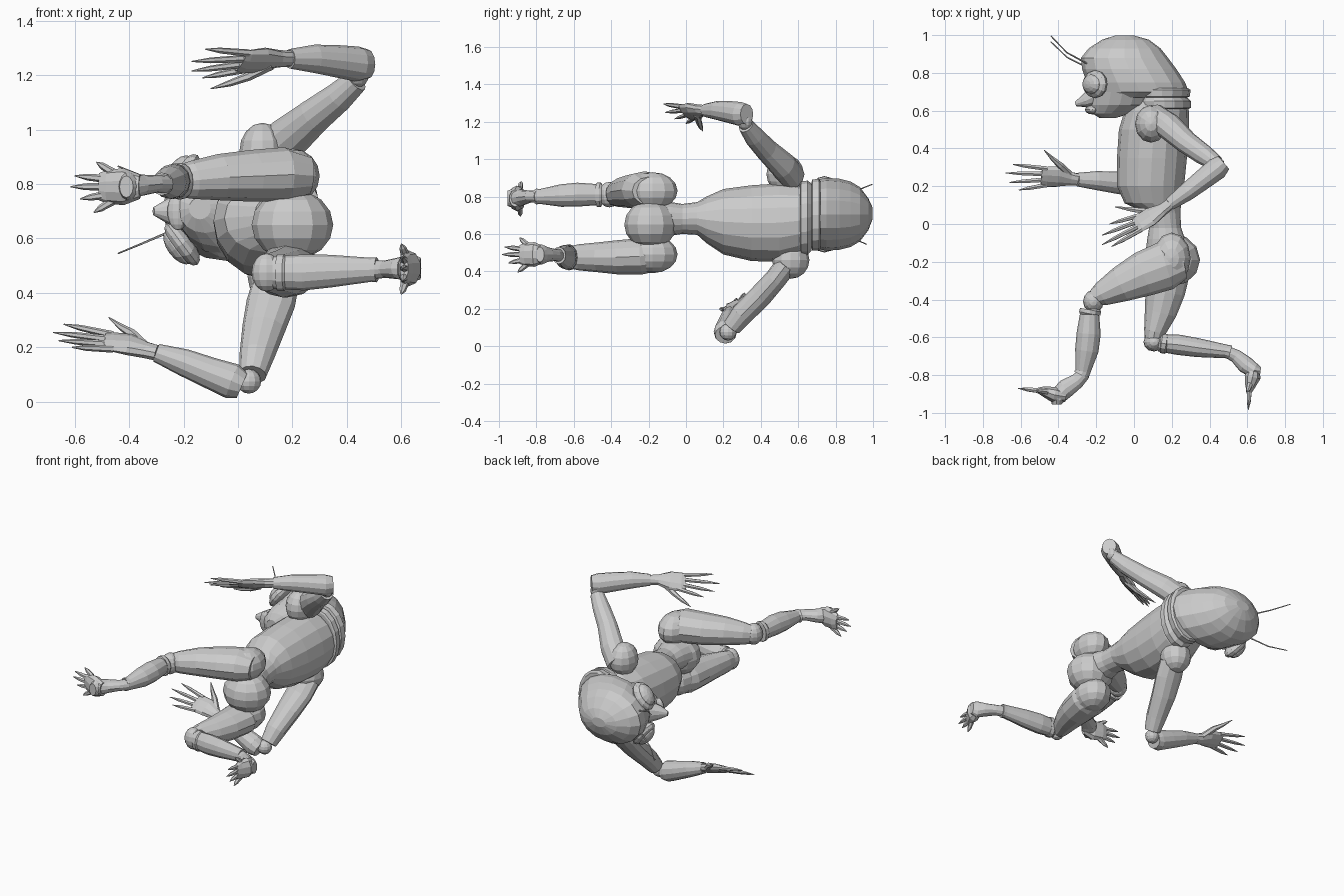
import bpy, bmesh
from mathutils import Vector, Matrix


def finish(name, bm):
    bmesh.ops.recalc_face_normals(bm, faces=bm.faces)
    me = bpy.data.meshes.new(name)
    bm.to_mesh(me)
    bm.free()
    ob = bpy.data.objects.new(name, me)
    bpy.context.collection.objects.link(ob)
    return ob


def loft(name, stations, side=(0, 0, 1), sides=12):
    """Skin through stations (x, y, z, radius along side, radius across)."""
    from math import cos, sin, tau
    bm = bmesh.new()
    pts = [Vector(s[:3]) for s in stations]
    rings = []
    for i, s in enumerate(stations):
        t = (pts[min(i + 1, len(pts) - 1)] - pts[max(i - 1, 0)]).normalized()
        u = Vector(side)
        u = (u - t * u.dot(t)).normalized()
        v = t.cross(u)
        rings.append([bm.verts.new(pts[i] + u * s[3] * cos(tau * k / sides) + v * s[4] * sin(tau * k / sides))
                      for k in range(sides)])
    for a, b in zip(rings, rings[1:]):
        for k in range(sides):
            bm.faces.new((a[k], a[(k + 1) % sides], b[(k + 1) % sides], b[k]))
    bm.faces.new(rings[0])
    bm.faces.new(rings[-1])
    return finish(name, bm)


def slices(name, rows, sides=16):
    """Skin through horizontal body slices (y, xmin, xmax, zmin, zmax)."""
    from math import cos, sin, tau
    bm = bmesh.new()
    rings = []
    for y, x0, x1, z0, z1 in rows:
        rings.append([bm.verts.new(((x0 + x1) / 2 + (x1 - x0) / 2 * cos(tau * k / sides), y,
                                    (z0 + z1) / 2 + (z1 - z0) / 2 * sin(tau * k / sides))) for k in range(sides)])
    for a, b in zip(rings, rings[1:]):
        for k in range(sides):
            bm.faces.new((a[k], a[(k + 1) % sides], b[(k + 1) % sides], b[k]))
    bm.faces.new(rings[0])
    bm.faces.new(rings[-1])
    return finish(name, bm)


def ball(name, c, r, axis=(0, 0, 1), seg=12):
    bm = bmesh.new()
    rot = Vector(axis).to_track_quat('Z', 'Y').to_matrix().to_4x4()
    bmesh.ops.create_uvsphere(bm, u_segments=seg, v_segments=8, radius=1,
                              matrix=Matrix.Translation(c) @ rot @ Matrix.Diagonal((*r, 1)))
    return finish(name, bm)


def digits(name, base, span, width, tips, r):
    """Tapered pointed digits fanned across a palm or foot."""
    base, span = Vector(base), Vector(span).normalized()
    for i, tip in enumerate(tips):
        f = i / (len(tips) - 1) * 2 - 1
        a, e = base + span * width * f, Vector(tip)
        m = a.lerp(e, 0.6)
        loft(f"{name}_{i + 1}", [(*a, r, r), (*m, r * .8, r * .8), (*a.lerp(e, .68), r * .75, r * .75),
                                 (*e, .002, .002)], span, 6)


# torso and pelvis
slices("torso", [(-.16, .06, .3, .57, .77), (-.08, .07, .27, .59, .77), (-.02, .08, .25, .60, .76), (.06, .06, .245, .595, .77),
                 (.11, -.05, .25, .55, .80), (.2, -.09, .265, .49, .84), (.35, -.09, .28, .455, .86),
                 (.5, -.08, .29, .45, .87), (.6, -.05, .29, .48, .86), (.66, .0, .28, .53, .83)])
ball("pelvis", (.20, -.19, .65), (.15, .14, .13))

# head: skull, jaw, hair brims
slices("skull", [(.67, -.21, .2, .55, .85), (.70, -.23, .29, .52, .89), (.75, -.25, .27, .51, .90), (.82, -.275, .225, .515, .895),
                 (.88, -.28, .18, .53, .88), (.93, -.24, .14, .56, .85), (.975, -.17, .08, .62, .79),
                 (.998, -.10, .0, .68, .74)])
slices("jaw", [(.56, -.18, -.10, .67, .75), (.585, -.22, -.02, .62, .79), (.63, -.23, .08, .57, .84),
               (.70, -.22, .1, .54, .87)])
slices("hair_brim", [(.67, .02, .285, .53, .87), (.675, .0, .295, .51, .89), (.71, .0, .30, .51, .895),
                     (.72, .02, .285, .52, .88)])
slices("neck_band", [(.61, .03, .29, .51, .87), (.615, .02, .302, .49, .88), (.65, .02, .302, .49, .885),
                     (.67, .03, .28, .51, .87)])
loft("nose", [(-.2, .68, .70, .07, .06), (-.26, .65, .70, .045, .035), (-.31, .635, .70, .015, .012)])
ball("lips", (-.22, .605, .70), (.04, .025, .07))

# eyes with rims and antennae, mirrored either side of the face
for tag, s in (("upper", 1), ("lower", -1)):
    n = Vector((-.8, 0, .6 * s))
    c = Vector((-.205, .74, .705 + .125 * s))
    ball(tag + "_eye_rim", c, (.08, .10, .04) if abs(n.y) > .5 else (.075, .095, .04), n)
    ball(tag + "_eye", c + n * .018, (.055, .075, .04), n)
    a = Vector((-.25, .84 + .01 * s, .705 + .08 * s))
    e = Vector((-.44, .98 + .015 * s, .705 + .16 * s))
    m = a.lerp(e, .5) + Vector((-.01, -.015, .005 * s))
    loft(tag + "_antenna", [(*a, .005, .005), (*m, .004, .004), (*e, .003, .003)], (0, 0, 1), 5)

# upper arm side: shoulder, arm, elbow, forearm, hand
ball("upper_shoulder", (.09, .53, .92), (.085, .10, .105))
loft("upper_side_arm", [(.10, .57, .90, .07, .08), (.18, .52, .965, .07, .08), (.28, .43, 1.05, .06, .065),
                        (.37, .365, 1.12, .055, .055), (.435, .32, 1.18, .042, .045)], (0, 1, 0))
ball("upper_side_elbow", (.44, .315, 1.20), (.04, .04, .045))
loft("upper_side_forearm", [(.475, .325, 1.24, .055, .045), (.44, .295, 1.24, .065, .06), (.37, .24, 1.25, .06, .055),
                            (.28, .17, 1.26, .052, .048), (.19, .105, 1.26, .036, .034)])
sp = (0, .12, -.09)
loft("upper_side_palm", [(.19, .105, 1.26, .032, .028), (.15, .075, 1.26, .036, .028), (.09, .04, 1.255, .062, .028),
                         (.03, .005, 1.25, .062, .02), (.01, -.01, 1.25, .05, .012)], sp, 10)
digits("upper_side_finger", (.04, .01, 1.252), sp, .048,
       [(-.12, -.12, 1.295), (-.17, -.11, 1.25), (-.17, -.06, 1.215), (-.13, .0, 1.19)], .014)
loft("upper_side_thumb", [(.12, .06, 1.24, .022, .022), (.04, .07, 1.195, .016, .016), (-.03, .08, 1.17, .012, .012),
                          (-.10, .09, 1.15, .002, .002)], sp, 6)

# lower arm side
ball("lower_shoulder", (.13, .56, .46), (.095, .10, .10))
loft("lower_side_arm", [(.14, .54, .44, .085, .06), (.12, .48, .36, .09, .058), (.095, .40, .27, .08, .062),
                        (.07, .30, .17, .065, .06), (.055, .245, .10, .05, .05)], (1, 0, 0))
ball("lower_side_elbow", (.04, .225, .075), (.045, .045, .045))
loft("lower_side_forearm", [(.015, .21, .06, .055, .05), (-.02, .21, .075, .062, .066), (-.1, .22, .105, .058, .058),
                            (-.2, .23, .145, .05, .05), (-.30, .235, .18, .036, .034)], (0, 1, 0))
sp = (0, .10, .06)
loft("lower_side_palm", [(-.30, .235, .18, .035, .028), (-.34, .24, .19, .04, .028), (-.40, .25, .21, .062, .028),
                         (-.46, .25, .22, .062, .02), (-.49, .25, .225, .05, .012)], sp, 10)
digits("lower_side_finger", (-.46, .25, .22), sp, .05,
       [(-.61, .18, .20), (-.66, .22, .225), (-.68, .27, .255), (-.64, .315, .285)], .014)
loft("lower_side_thumb", [(-.34, .26, .2, .02, .02), (-.39, .31, .25, .018, .018), (-.43, .345, .275, .012, .012),
                          (-.475, .39, .31, .002, .002)], sp, 6)

# forward leg: hip, thigh, knee, shin, foot
ball("forward_hip", (.20, -.18, .83), (.10, .135, .10))
loft("forward_thigh", [(.26, -.2, .83, .075, .09), (.17, -.22, .835, .10, .13), (.05, -.265, .83, .095, .12),
                       (-.07, -.32, .825, .085, .095), (-.17, -.37, .815, .07, .065), (-.21, -.39, .81, .06, .045)])
ball("forward_knee", (-.215, -.41, .81), (.055, .06, .068))
loft("forward_knee_cuff", [(-.23, -.45, .81, .058, .05), (-.23, -.455, .81, .066, .057), (-.235, -.475, .81, .066, .057),
                           (-.235, -.48, .81, .058, .05)])
loft("forward_shin", [(-.235, -.47, .81, .056, .05), (-.24, -.58, .81, .064, .064), (-.25, -.67, .805, .06, .062),
                      (-.27, -.78, .80, .04, .04), (-.28, -.8, .80, .042, .042)])
loft("forward_ankle", [(-.26, -.79, .80, .035, .032), (-.30, -.83, .80, .032, .04), (-.36, -.87, .795, .04, .05),
                       (-.41, -.92, .79, .055, .045), (-.41, -.955, .79, .04, .025)])
loft("forward_foot", [(-.36, -.915, .79, .045, .03), (-.42, -.905, .79, .068, .045), (-.48, -.885, .79, .062, .028),
                      (-.51, -.88, .79, .05, .015)], (0, 0, 1), 10)
digits("forward_toe", (-.46, -.888, .79), (0, 0, 1), .052,
       [(-.53, -.885, .695), (-.58, -.875, .745), (-.615, -.87, .79), (-.60, -.87, .83), (-.52, -.88, .88)], .016)

# trailing leg
ball("trailing_hip", (.19, -.18, .49), (.11, .135, .10))
loft("trailing_thigh", [(.18, -.12, .49, .08, .08), (.18, -.24, .48, .097, .12), (.165, -.36, .475, .092, .105),
                        (.14, -.47, .475, .08, .085), (.11, -.57, .475, .07, .058), (.10, -.62, .475, .06, .045)])
ball("trailing_knee", (.105, -.625, .475), (.055, .05, .07))
loft("trailing_knee_cuff", [(.14, -.63, .475, .06, .045), (.145, -.63, .475, .068, .053), (.17, -.635, .475, .068, .053),
                            (.175, -.635, .475, .06, .045)])
loft("trailing_shin", [(.13, -.63, .475, .06, .045), (.24, -.64, .475, .066, .054), (.34, -.655, .48, .06, .05),
                       (.49, -.675, .485, .044, .036), (.51, -.68, .485, .046, .038)])
loft("trailing_ankle", [(.49, -.675, .485, .035, .03), (.54, -.70, .487, .032, .036), (.59, -.745, .49, .04, .046),
                        (.635, -.775, .49, .055, .04), (.67, -.78, .49, .04, .022)])
loft("trailing_foot", [(.64, -.75, .49, .04, .025), (.628, -.81, .49, .066, .045), (.615, -.86, .49, .062, .028),
                       (.61, -.89, .49, .05, .015)], (0, 0, 1), 10)
digits("trailing_toe", (.613, -.85, .49), (0, 0, 1), .052,
       [(.60, -.90, .395), (.605, -.95, .445), (.605, -.985, .49), (.605, -.97, .53), (.60, -.89, .58)], .016)
